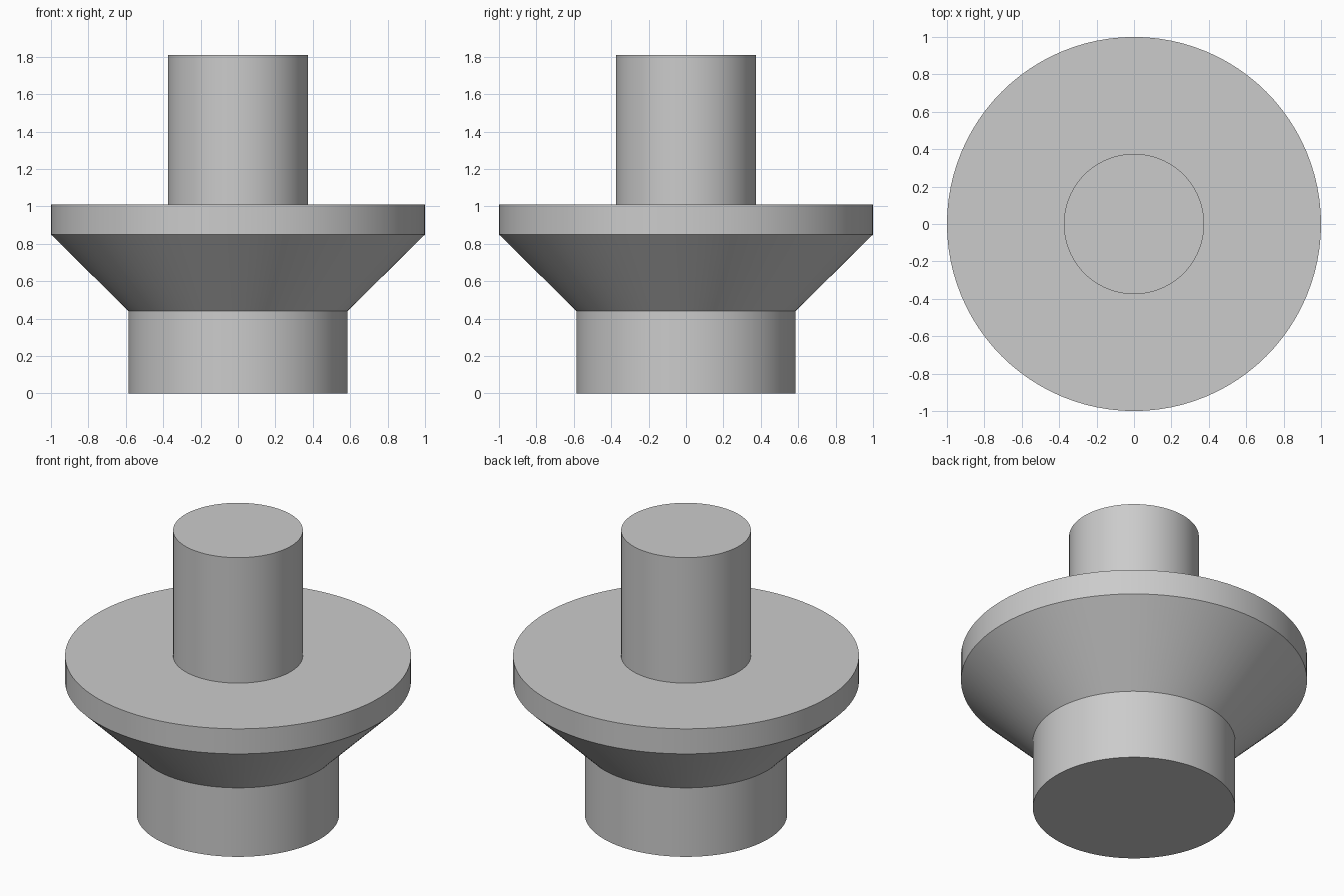
import bpy
import math

# Remove the default cube
cube = bpy.data.objects.get("Cube")
if cube:
    bpy.data.objects.remove(cube, do_unlink=True)

# Single grey material
grey = bpy.data.materials.new("plain_grey")
grey.use_nodes = True
colour = (0.6, 0.6, 0.6, 1.0)
grey.diffuse_color = colour
grey.node_tree.nodes["Principled BSDF"].inputs["Base Color"].default_value = colour

SEGMENTS = 96


def turned_solid(name, profile):
    """Revolve a (radius, height) profile round z and cap both ends."""
    verts, faces = [], []
    for radius, z in profile:
        for i in range(SEGMENTS):
            a = math.tau * i / SEGMENTS
            verts.append((radius * math.cos(a), radius * math.sin(a), z))
    for ring in range(len(profile) - 1):
        low, high = ring * SEGMENTS, (ring + 1) * SEGMENTS
        for i in range(SEGMENTS):
            j = (i + 1) % SEGMENTS
            faces.append((low + i, low + j, high + j, high + i))
    faces.append(tuple(reversed(range(SEGMENTS))))
    faces.append(tuple(range(len(verts) - SEGMENTS, len(verts))))
    mesh = bpy.data.meshes.new(name)
    mesh.from_pydata(verts, [], faces)
    mesh.materials.append(grey)
    obj = bpy.data.objects.new(name, mesh)
    bpy.context.collection.objects.link(obj)
    bpy.ops.object.select_all(action="DESELECT")
    obj.select_set(True)
    bpy.context.view_layer.objects.active = obj
    bpy.ops.object.shade_smooth_by_angle(angle=math.radians(30))
    return obj


# Base drum, flared collar, flange rim and upper shaft in one turned profile
turned_solid("stepped_shaft", [
    (0.585, 0.0),
    (0.585, 0.44),
    (1.0, 0.85),
    (1.0, 1.01),
    (0.375, 1.01),
    (0.375, 1.81),
])
